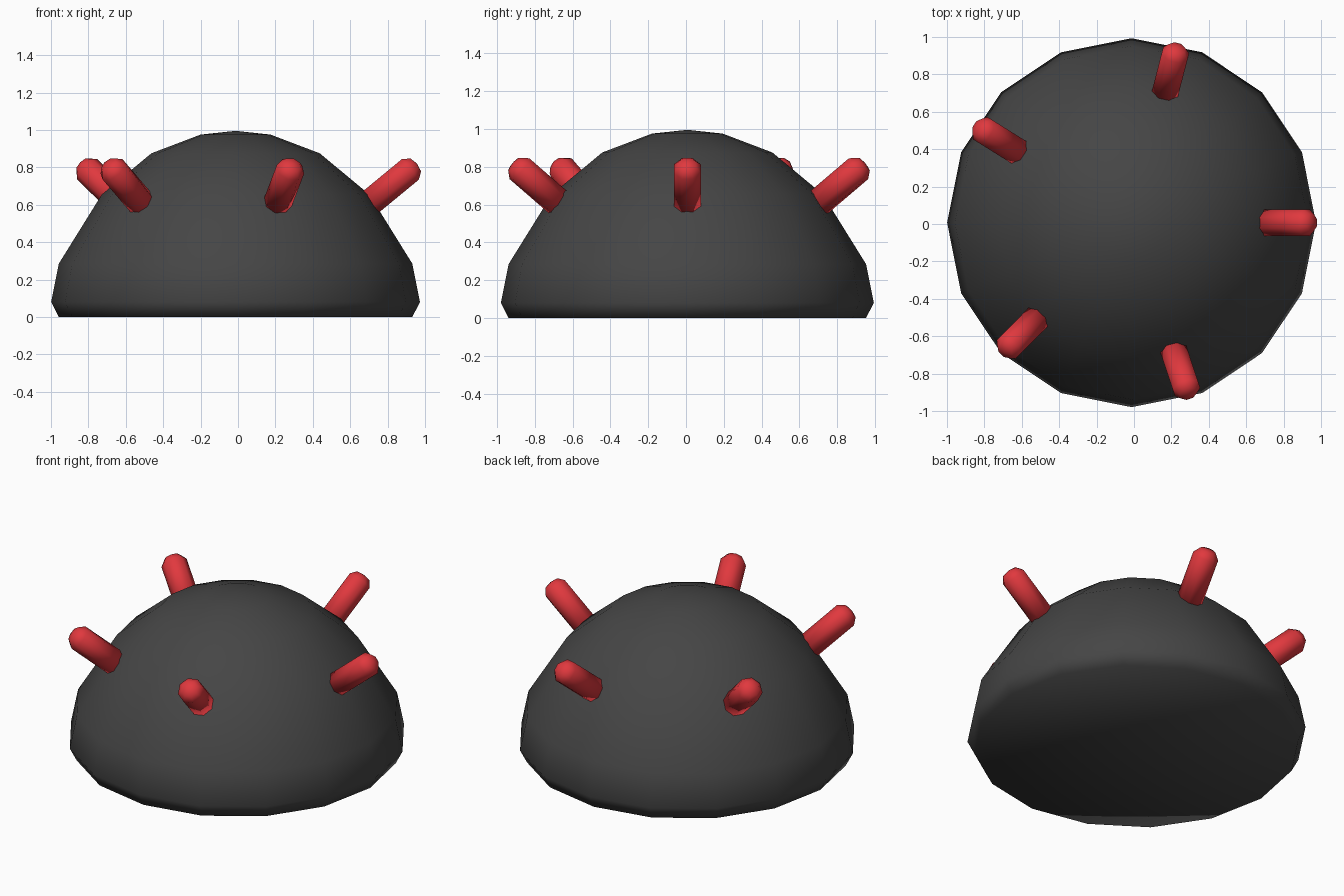
import bpy, bmesh
from math import cos, sin, pi, radians
from mathutils import Matrix, Vector

if "Cube" in bpy.data.objects:
    bpy.data.objects.remove(bpy.data.objects["Cube"])


def material(name, rgb):
    m = bpy.data.materials.new(name)
    m.use_nodes = True
    m.diffuse_color = (*rgb, 1)
    m.node_tree.nodes["Principled BSDF"].inputs["Base Color"].default_value = (*rgb, 1)
    return m


def lathe(name, profile, sides, phase, mat, matrix):
    """Spin (radius, height) rings round z; the first and last points are poles."""
    bm = bmesh.new()
    bottom = bm.verts.new((0, 0, profile[0][1]))
    top = bm.verts.new((0, 0, profile[-1][1]))
    angles = [phase + 2 * pi * i / sides for i in range(sides)]
    rings = [[bm.verts.new((r * cos(a), r * sin(a), z)) for a in angles]
             for r, z in profile[1:-1]]
    for i in range(sides):
        j = (i + 1) % sides
        bm.faces.new((bottom, rings[0][j], rings[0][i]))
        bm.faces.new((top, rings[-1][i], rings[-1][j]))
        for low, high in zip(rings, rings[1:]):
            bm.faces.new((low[i], low[j], high[j], high[i]))
    for f in bm.faces:
        f.smooth = True
    mesh = bpy.data.meshes.new(name)
    bm.to_mesh(mesh)
    bm.free()
    mesh.materials.append(mat)
    obj = bpy.data.objects.new(name, mesh)
    obj.matrix_world = matrix
    bpy.context.collection.objects.link(obj)
    return obj


charcoal = material("charcoal", (0.06, 0.06, 0.06))
red = material("red", (0.75, 0.04, 0.048))

# Dome body with a slightly tucked-in foot
centre = Matrix.Translation((-0.013, 0.007, 0))
dome_profile = [(0, 0), (0.945, 0), (0.986, 0.08), (0.945, 0.285),
                (0.715, 0.655), (0.45, 0.875), (0.187, 0.975), (0, 0.995)]
lathe("dome_body", dome_profile, 16, 0, charcoal, centre)

# Round-tipped prongs leaning outward around the dome
prong_profile = [(0, 0), (0.077, 0), (0.077, 0.285), (0.048, 0.322), (0, 0.332)]
tilt = Matrix.Rotation(radians(50.5), 4, "Y")
base = Matrix.Translation(Vector((0.715, 0, 0.608)))
for n, angle in enumerate((0, 75.5, 148, 225.3, 288.3), 1):
    turn = Matrix.Rotation(radians(angle), 4, "Z")
    lathe(f"prong_{n}", prong_profile, 8, pi / 8, red, centre @ turn @ base @ tilt)
